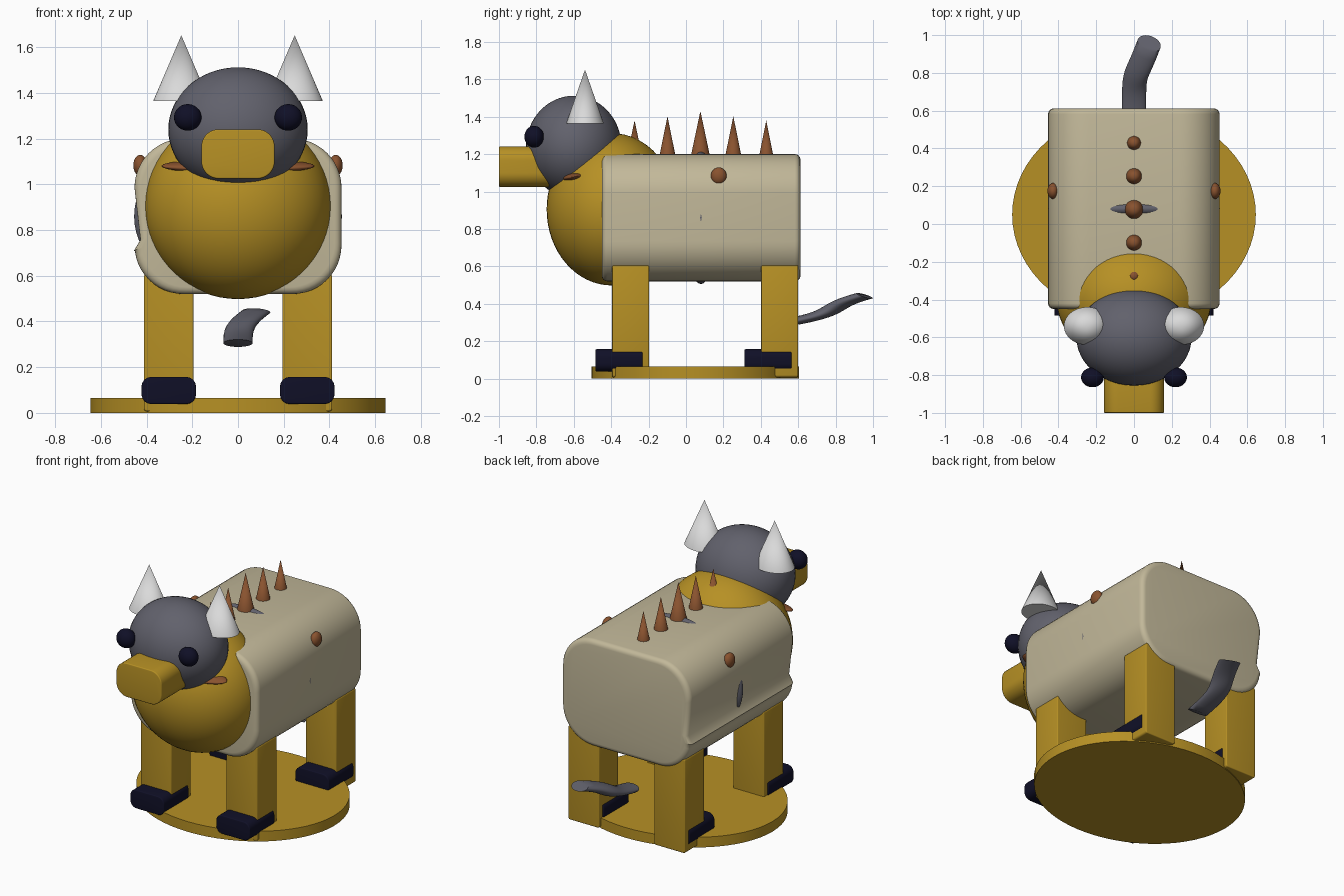
import bpy, bmesh, math
from mathutils import Vector, Matrix

cube = bpy.data.objects.get("Cube")
if cube:
    bpy.data.objects.remove(cube, do_unlink=True)


def material(name, rgb):
    mat = bpy.data.materials.new(name)
    mat.use_nodes = True
    mat.diffuse_color = (*rgb, 1)
    mat.node_tree.nodes["Principled BSDF"].inputs["Base Color"].default_value = (*rgb, 1)
    return mat


gold = material("gold", (0.47, 0.28, 0.018))
beige = material("beige", (0.54, 0.48, 0.32))
slate = material("slate grey", (0.12, 0.12, 0.15))
white = material("horn white", (0.7, 0.7, 0.7))
brown = material("brown", (0.25, 0.085, 0.028))
navy = material("dark navy", (0.005, 0.005, 0.02))


def finish(name, bm, mat, angle=40):
    bmesh.ops.recalc_face_normals(bm, faces=bm.faces)
    mesh = bpy.data.meshes.new(name)
    bm.to_mesh(mesh)
    bm.free()
    mesh.materials.append(mat)
    obj = bpy.data.objects.new(name, mesh)
    bpy.context.collection.objects.link(obj)
    bpy.ops.object.select_all(action="DESELECT")
    obj.select_set(True)
    bpy.context.view_layer.objects.active = obj
    bpy.ops.object.shade_smooth_by_angle(angle=math.radians(angle))
    return obj


def ellipsoid(name, center, radii, mat, tilt=0):
    bm = bmesh.new()
    bmesh.ops.create_uvsphere(bm, u_segments=48, v_segments=32, radius=1)
    bm.transform(Matrix.Translation(center) @ Matrix.Rotation(tilt, 4, "X")
                 @ Matrix.Diagonal((*radii, 1)))
    return finish(name, bm, mat)


def cone(name, base, rx, ry, height, mat, top=0):
    bm = bmesh.new()
    bmesh.ops.create_cone(bm, cap_ends=True, segments=64, radius1=1, radius2=top, depth=1)
    bm.transform(Matrix.Translation(Vector(base) + Vector((0, 0, height / 2)))
                 @ Matrix.Diagonal((rx, ry, height, 1)))
    return finish(name, bm, mat)


def rounded_outline(hx, hz, r, steps=10):
    """Rounded rectangle in x and z, counter-clockwise from the right side."""
    points = []
    for k, (sx, sz) in enumerate([(1, 1), (-1, 1), (-1, -1), (1, -1)]):
        for i in range(steps + 1):
            a = math.pi / 2 * (k + i / steps)
            points.append((sx * (hx - r) + r * math.cos(a), sz * (hz - r) + r * math.sin(a)))
    return points


def loft(name, rings, mat):
    bm = bmesh.new()
    loops = [[bm.verts.new(p) for p in ring] for ring in rings]
    n = len(loops[0])
    for a, b in zip(loops, loops[1:]):
        for i in range(n):
            j = (i + 1) % n
            bm.faces.new((a[i], a[j], b[j], b[i]))
    bm.faces.new(loops[0])
    bm.faces.new(loops[-1])
    return finish(name, bm, mat)


def slab(name, x, z, y0, y1, outline, hx, hz, edge, mat):
    """Extrude an outline along y with softened ends."""
    rings = []
    angles = [math.pi / 2 * i / 4 for i in range(5)]
    stations = [(y0 + edge * (1 - math.sin(a)), edge * (1 - math.cos(a))) for a in reversed(angles)]
    stations += [(y1 - edge * (1 - math.sin(a)), edge * (1 - math.cos(a))) for a in angles]
    stations.sort()
    for y, inset in stations:
        sx, sz = 1 - inset / hx, 1 - inset / hz
        rings.append([(x + px * sx, y, z + pz * sz) for px, pz in outline])
    return loft(name, rings, mat)


# Barrel body with a shallow groove along its right flank
outline = rounded_outline(0.453, 0.34, 0.215, 12)
outline[26:27] = [(-0.427, -0.103), (-0.455, -0.15)]
slab("body", 0, 0.86, -0.45, 0.612, outline, 0.453, 0.34, 0.03, beige)

# Chest, head and face
ellipsoid("chest", (0, -0.397, 0.905), (0.41, 0.348, 0.407), gold)
ellipsoid("head", (0, -0.6, 1.24), (0.305, 0.255, 0.272), slate)
slab("snout", 0, 1.133, -1.0, -0.7, rounded_outline(0.16, 0.108, 0.075),
     0.16, 0.108, 0.006, gold)
ellipsoid("mouth", (0, -0.595, 1.08), (0.335, 0.085, 0.03), brown, math.radians(10))

# Inner disc that pokes through the body
ellipsoid("inner_disc", (0, 0.08, 0.86), (0.4545, 0.09, 0.354), slate)

# Paired parts
for side, s in (("left", 1), ("right", -1)):
    ellipsoid(side + "_eye", (s * 0.22, -0.812, 1.293), (0.06, 0.052, 0.058), navy)
    cone(side + "_horn", (s * 0.248, -0.54, 1.365), 0.123, 0.1, 0.287, white)
    ellipsoid(side + "_spot", (s * 0.428, 0.175, 1.083), (0.03, 0.042, 0.046), brown)
    for end, y in (("front", -0.395), ("back", 0.402)):
        slab(f"{end}_{side}_leg", s * 0.303, 0.307, y, y + 0.198,
             rounded_outline(0.109, 0.3, 0.012, 3), 0.109, 0.3, 0.006, gold)
        slab(f"{end}_{side}_foot", s * 0.303, 0.098, y - 0.09, y + 0.163,
             rounded_outline(0.119, 0.059, 0.042, 6), 0.119, 0.059, 0.006, navy)

# Spikes along the back
for i, (r, top) in enumerate([(0.04, 1.38), (0.043, 1.403), (0.051, 1.43),
                              (0.043, 1.403), (0.038, 1.38)]):
    cone(f"back_spike_{i + 1}", (0, -0.275 + 0.176 * i, 1.19), r, r, top - 1.19, brown)

# Oval stand
cone("stand", (0, 0.05, 0), 0.645, 0.555, 0.065, gold, top=1)

# Flattened bent tail
path = [Vector(p) for p in ((0, 0.57, 0), (0, 0.84, 0.17), (0, 0.74, 0.27), (0.08, 0.955, 0.46))]
rings = []
for i in range(17):
    t = i / 16
    u = 1 - t
    pos = path[0] * u**3 + path[1] * 3 * u * u * t + path[2] * 3 * u * t * t + path[3] * t**3
    tangent = ((path[1] - path[0]) * u * u + (path[2] - path[1]) * 2 * u * t
               + (path[3] - path[2]) * t * t).normalized()
    across = tangent.cross(Vector((0, 0, 1))).normalized()
    up = across.cross(tangent)
    ring = []
    for k in range(24):
        a = math.tau * k / 24
        p = pos + (across * math.cos(a) + up * math.sin(a)) * 0.064
        ring.append((p.x, p.y, 0.305 + p.z * 0.3))
    rings.append(ring)
loft("tail", rings, slate)
